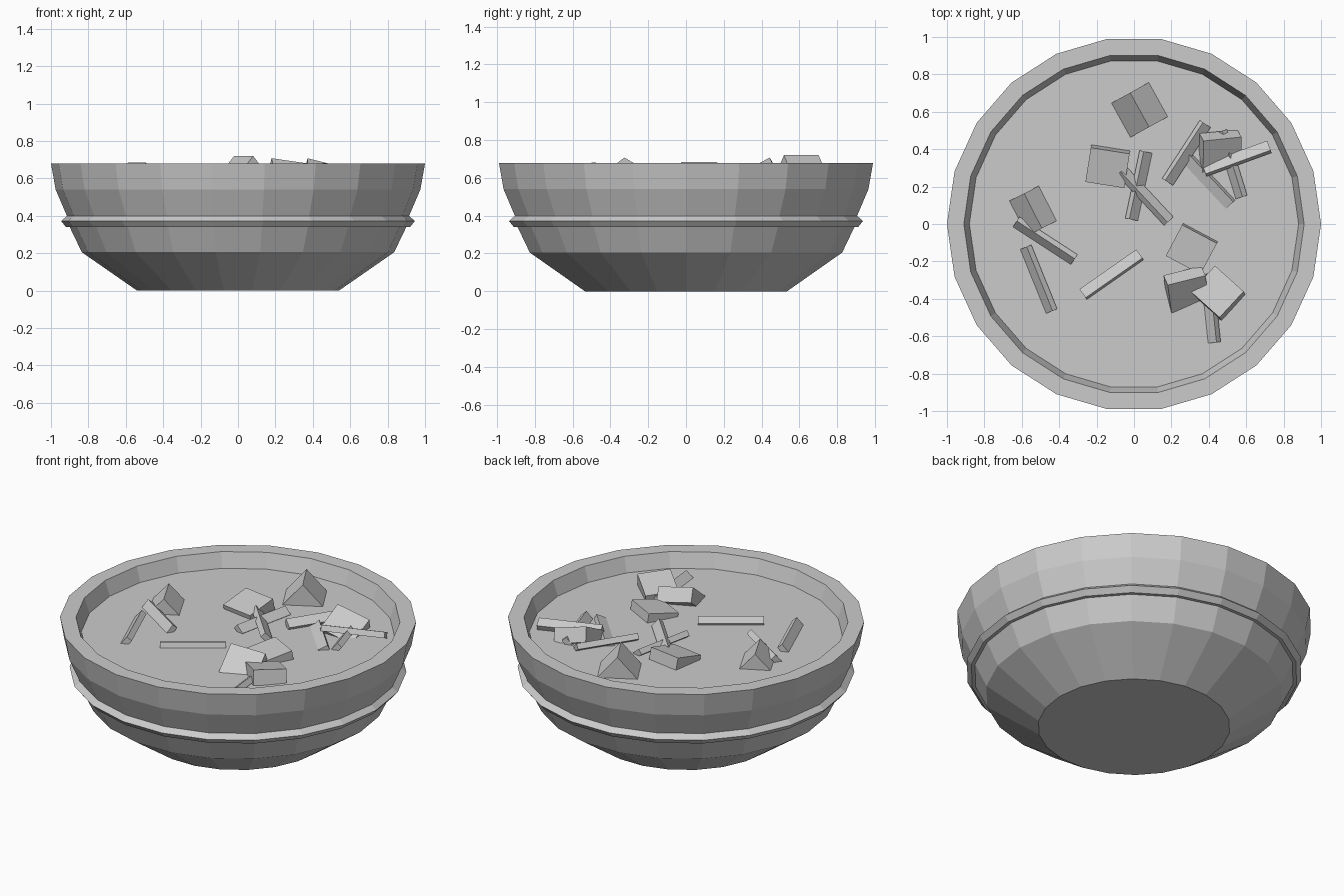
import bpy
import bmesh
from math import radians, cos, sin, pi
from mathutils import Matrix, Euler

cube = bpy.data.objects.get("Cube")
if cube:
    bpy.data.objects.remove(cube, do_unlink=True)

SIDES = 22
BROTH_Z = 0.59

grey = bpy.data.materials.new("plain grey")
grey.use_nodes = True
grey.diffuse_color = (0.6, 0.6, 0.6, 1)
grey.node_tree.nodes["Principled BSDF"].inputs["Base Color"].default_value = (0.6, 0.6, 0.6, 1)


def finish(name, bm):
    bmesh.ops.recalc_face_normals(bm, faces=bm.faces)
    mesh = bpy.data.meshes.new(name)
    bm.to_mesh(mesh)
    bm.free()
    mesh.materials.append(grey)
    obj = bpy.data.objects.new(name, mesh)
    bpy.context.collection.objects.link(obj)
    return obj


def lathe(name, profile, closed=False, cap_start=False, cap_end=False):
    """Turn a radius/height profile around z with flat sides."""
    bm = bmesh.new()
    rings = [[bm.verts.new((r * cos(2 * pi * i / SIDES), r * sin(2 * pi * i / SIDES), z))
              for i in range(SIDES)] for r, z in profile]
    pairs = list(zip(rings, rings[1:]))
    if closed:
        pairs.append((rings[-1], rings[0]))
    for a, b in pairs:
        for i in range(SIDES):
            j = (i + 1) % SIDES
            bm.faces.new((a[i], a[j], b[j], b[i]))
    if cap_start:
        bm.faces.new(rings[0])
    if cap_end:
        bm.faces.new(rings[-1])
    return finish(name, bm)


def piece(name, pos, size, yaw, roll=0, pitch=0, ridge=False):
    """A box, or a ridged wedge, floating in the broth."""
    bm = bmesh.new()
    bmesh.ops.create_cube(bm, size=1)
    if ridge:
        for v in bm.verts:
            if v.co.z > 0:
                v.co.y = 0
        bmesh.ops.remove_doubles(bm, verts=bm.verts, dist=0.001)
        bmesh.ops.dissolve_degenerate(bm, edges=bm.edges, dist=0.001)
    bmesh.ops.transform(bm, matrix=Matrix.Diagonal((*size, 1)), verts=bm.verts)
    obj = finish(name, bm)
    obj.location = pos
    obj.rotation_euler = Euler([radians(a) for a in (roll, pitch, yaw)])
    return obj


# Bowl shell with flat foot, rim and inner wall
lathe("bowl", [(0.54, 0), (0.835, 0.205), (0.90, 0.34), (0.915, 0.40),
               (0.975, 0.54), (1.0, 0.68), (0.91, 0.68), (0.88, BROTH_Z)], cap_start=True)

# Raised band around the waist
lathe("band", [(0.89, 0.34), (0.92, 0.34), (0.946, 0.372), (0.91, 0.403), (0.89, 0.403)],
      closed=True)

# Broth surface
lathe("broth", [(0.88, BROTH_Z)], cap_end=True)

# Ridged wedges
piece("large_wedge", (0.03, 0.61, 0.64), (0.21, 0.28, 0.16), -61, ridge=True)
piece("small_wedge", (-0.54, 0.07, 0.62), (0.21, 0.24, 0.13), -63, ridge=True)

# Square chunks: x, y, z, yaw, roll, pitch
chunks = [
    (-0.14, 0.31, 0.595, -9, 13, 0),
    (0.46, 0.39, 0.60, 6, 28, 14),
    (0.31, -0.13, 0.585, -28, 10, 0),
    (0.28, -0.35, 0.60, 14, 38, 8),
    (0.45, -0.37, 0.61, -42, -4, -12),
]
for i, (x, y, z, yaw, roll, pitch) in enumerate(chunks):
    piece(f"chunk_{i + 1}", (x, y, z), (0.21, 0.19, 0.09), yaw, roll, pitch)

# Thin sticks: x, y, z, yaw, roll
sticks = [
    (0.025, 0.205, 0.60, 78, 40),
    (0.06, 0.15, 0.61, -47, -45),
    (0.28, 0.38, 0.61, 57, 35),
    (0.39, 0.24, 0.59, -47, 25),
    (0.52, 0.32, 0.60, -73, 50),
    (0.55, 0.35, 0.62, 20, -25),
    (-0.475, -0.09, 0.60, -33, 50),
    (-0.51, -0.295, 0.60, -68, 50),
    (-0.12, -0.27, 0.595, 35, -20),
    (0.41, -0.45, 0.595, -84, 40),
]
for i, (x, y, z, yaw, roll) in enumerate(sticks):
    piece(f"stick_{i + 1}", (x, y, z), (0.37, 0.06, 0.035), yaw, roll)
